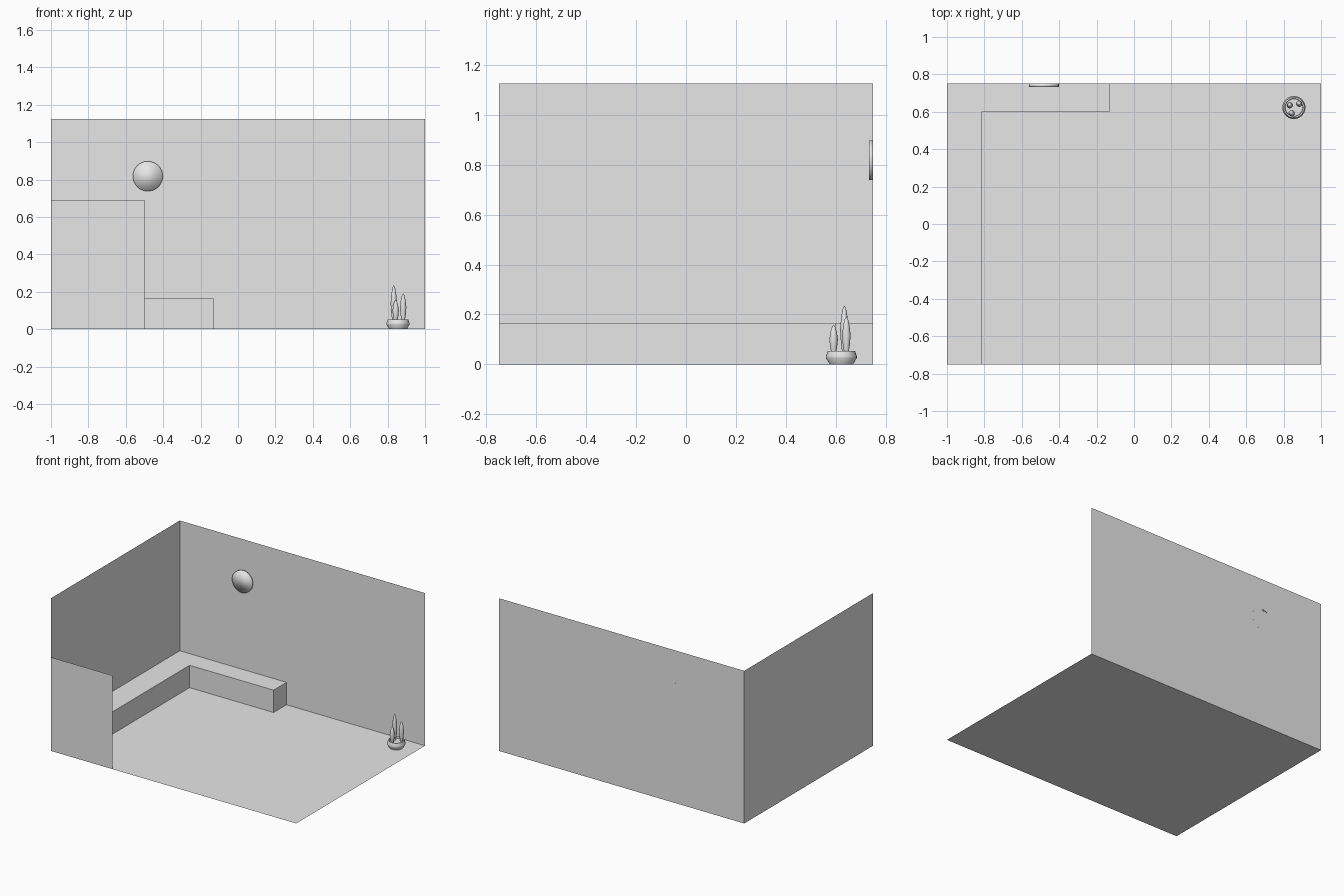
import bpy
import bmesh
import math
from mathutils import Matrix

cube = bpy.data.objects.get("Cube")
if cube:
    bpy.data.objects.remove(cube, do_unlink=True)

grey = bpy.data.materials.new("plain grey")
grey.use_nodes = True
colour = (0.8, 0.8, 0.8, 1)
grey.diffuse_color = colour
grey.node_tree.nodes["Principled BSDF"].inputs["Base Color"].default_value = colour

X, Y, H = 1.0, 0.75, 1.125    # half width, half depth, wall height


def add_object(name, bm, smooth_angle=None):
    mesh = bpy.data.meshes.new(name)
    bm.to_mesh(mesh)
    bm.free()
    mesh.materials.append(grey)
    obj = bpy.data.objects.new(name, mesh)
    bpy.context.collection.objects.link(obj)
    if smooth_angle:
        bpy.ops.object.select_all(action="DESELECT")
        obj.select_set(True)
        bpy.context.view_layer.objects.active = obj
        bpy.ops.object.shade_smooth_by_angle(angle=math.radians(smooth_angle))
    return obj


def panel(name, corners):
    bm = bmesh.new()
    bm.faces.new([bm.verts.new(c) for c in corners])
    return add_object(name, bm)


def lathe(name, profile, centre, sides, smooth_angle):
    """Spin a (radius, height) profile around an upright axis."""
    bm = bmesh.new()
    verts = [bm.verts.new((r, 0, z)) for r, z in profile]
    edges = [bm.edges.new(pair) for pair in zip(verts, verts[1:])]
    bmesh.ops.spin(bm, geom=verts + edges, cent=(0, 0, 0), axis=(0, 0, 1),
                   angle=math.tau, steps=sides, use_merge=False)
    bmesh.ops.remove_doubles(bm, verts=bm.verts, dist=0.0001)
    bmesh.ops.recalc_face_normals(bm, faces=bm.faces)
    obj = add_object(name, bm, smooth_angle)
    obj.location = centre
    return obj


# Room shell: thin floor, two walls and a low front partition
panel("floor", [(-X, -Y, 0), (X, -Y, 0), (X, Y, 0), (-X, Y, 0)])
panel("back_wall", [(-X, Y, 0), (X, Y, 0), (X, Y, H), (-X, Y, H)])
panel("side_wall", [(-X, -Y, 0), (-X, Y, 0), (-X, Y, H), (-X, -Y, H)])
panel("front_partition", [(-X, -Y, 0), (-0.5, -Y, 0), (-0.5, -Y, 0.69), (-X, -Y, 0.69)])

# L-shaped bench along the side and back walls
outline = [(-X, -Y), (-0.815, -Y), (-0.815, 0.6), (-0.13, 0.6), (-0.13, Y), (-X, Y)]
bm = bmesh.new()
base = bm.faces.new([bm.verts.new((x, y, 0)) for x, y in outline])
top = bmesh.ops.extrude_face_region(bm, geom=[base])["geom"]
bmesh.ops.translate(bm, vec=(0, 0, 0.165),
                    verts=[v for v in top if isinstance(v, bmesh.types.BMVert)])
bmesh.ops.recalc_face_normals(bm, faces=bm.faces)
add_object("corner_bench", bm)

# Round wall disc with soft shading over the rim
bm = bmesh.new()
bmesh.ops.create_cone(bm, cap_ends=True, segments=32, radius1=0.08, radius2=0.08, depth=0.017,
                      matrix=Matrix.Translation((-0.482, Y - 0.0085, 0.818))
                      @ Matrix.Rotation(math.pi / 2, 4, "X"))
add_object("wall_disc", bm, 180)

# Potted plant: faceted pot with soil, and three pointed leaves
lathe("plant_pot", [(0, 0), (0.047, 0), (0.062, 0.026), (0.062, 0.032), (0.055, 0.053),
                    (0.048, 0.053), (0.046, 0.042), (0, 0.042)], (0.855, 0.623, 0), 24, 35)

leaf_shape = [(0.008, 0), (0.014, 0.25), (0.017, 0.5), (0.013, 0.75), (0.007, 0.92), (0, 1)]
leaves = {"tall_leaf": (0.833, 0.635, 0.237),
          "middle_leaf": (0.883, 0.643, 0.192),
          "short_leaf": (0.843, 0.592, 0.158)}
for name, (x, y, tip) in leaves.items():
    lathe(name, [(r, t * (tip - 0.04)) for r, t in leaf_shape], (x, y, 0.04), 12, 60)
